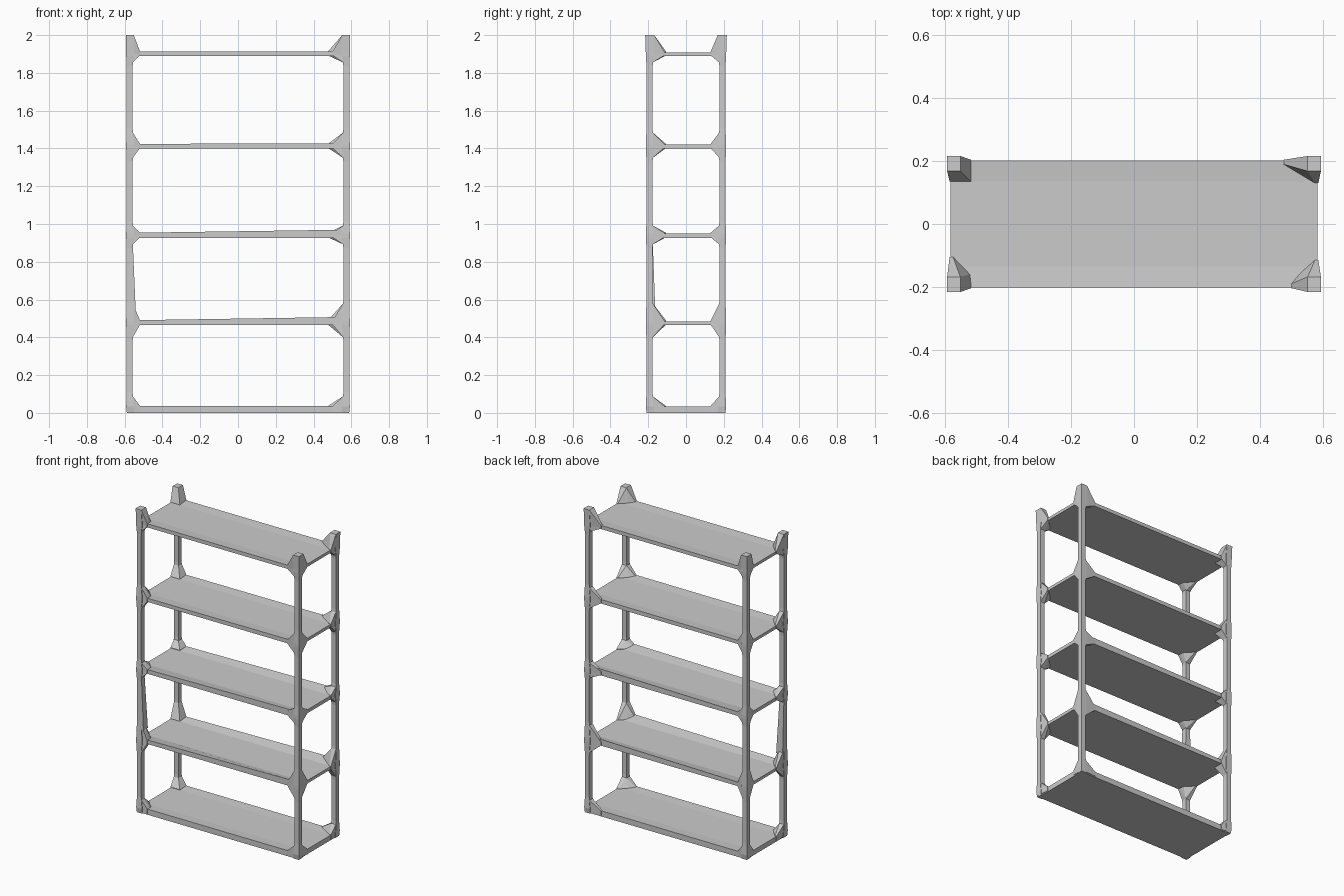
import bpy, bmesh
from math import radians

if "Cube" in bpy.data.objects:
    bpy.data.objects.remove(bpy.data.objects["Cube"])


def hull(name, pts):
    """Faceted solid: convex hull of a few points."""
    bm = bmesh.new()
    for p in pts:
        bm.verts.new(p)
    res = bmesh.ops.convex_hull(bm, input=bm.verts[:])
    inner = [g for g in res["geom_interior"] if isinstance(g, bmesh.types.BMVert)]
    if inner:
        bmesh.ops.delete(bm, geom=inner, context="VERTS")
    bmesh.ops.dissolve_limit(bm, angle_limit=radians(1), verts=bm.verts[:], edges=bm.edges[:])
    return finish(name, bm)


def finish(name, bm):
    bmesh.ops.recalc_face_normals(bm, faces=bm.faces[:])
    me = bpy.data.meshes.new(name)
    bm.to_mesh(me)
    bm.free()
    ob = bpy.data.objects.new(name, me)
    bpy.context.collection.objects.link(ob)
    return ob


def loft(name, sections):
    """Closed cross-sections joined in order, capped at both ends."""
    bm = bmesh.new()
    rings = [[bm.verts.new(p) for p in s] for s in sections]
    for a, b in zip(rings, rings[1:]):
        for i in range(len(a)):
            j = (i + 1) % len(a)
            bm.faces.new((a[i], a[j], b[j], b[i]))
    bm.faces.new(rings[0])
    bm.faces.new(rings[-1])
    return finish(name, bm)


def square(sx, sy, z, x0, x1, y0, y1):
    return [(sx * x, sy * y, z) for x, y in ((x0, y0), (x1, y0), (x1, y1), (x0, y1))]


# shelves: bottom z, top z, lip height left / right, gusset rise above, drop below
SHELVES = [
    (0.000, 0.033, 0.037, 0.037, 0.055, 0.000),
    (0.465, 0.485, 0.490, 0.508, 0.095, 0.065),
    (0.927, 0.950, 0.953, 0.970, 0.042, 0.035),
    (1.400, 1.420, 1.424, 1.427, 0.065, 0.050),
    (1.890, 1.909, 1.914, 1.914, 0.090, 0.035),
]
# corners: x side, y side, gusset reach in x, reach in y, inner point of the gusset plan
CORNERS = {
    "front_left": (-1, -1, 0.518, 0.105, 0.522, 0.160),
    "front_right": (1, -1, 0.500, 0.115, 0.530, 0.155),
    "back_left": (-1, 1, 0.518, 0.135, 0.518, 0.135),
    "back_right": (1, 1, 0.475, 0.130, 0.535, 0.165),
}

# dished shelves with raised front and back lips
for n, (zb, zt, lip_l, lip_r, up, down) in enumerate(SHELVES, 1):
    sections = []
    for x, lip in ((-0.583, lip_l), (0.583, lip_r)):
        sections.append([(x, -0.202, zb), (x, 0.202, zb), (x, 0.202, lip),
                         (x, 0.135, zt), (x, -0.135, zt), (x, -0.202, lip)])
    loft(f"shelf_{n}", sections)

for corner, (sx, sy, xr, yr, xi, yi) in CORNERS.items():
    # post: slims between the shelves, swells at each joint
    rings = []
    for n, (zb, zt, _, _, up, down) in enumerate(SHELVES):
        thin = (0.558, 0.589, 0.177, 0.209)
        thick = (0.550, 0.592, 0.170, 0.213)
        if n:
            rings.append(square(sx, sy, zb - down - 0.02, *thin))
        rings.append(square(sx, sy, zb, *(thick if n else (0.550, 0.588, 0.170, 0.208))))
        rings.append(square(sx, sy, zt, *thick))
        if n < 4:
            rings.append(square(sx, sy, zt + up + 0.02, *thin))
    rings.append(square(sx, sy, 2.0, 0.552, 0.594, 0.168, 0.216))
    loft(f"{corner}_post", rings)

    # faceted gussets above and below every shelf joint
    for n, (zb, zt, _, _, up, down) in enumerate(SHELVES, 1):
        def plan(z, ox=0.590, oy=0.210):
            return [(sx * x, sy * y, z) for x, y in
                    ((ox, oy), (xr, 0.204), (xr, 0.190), (xi, yi), (0.575, yr), (0.586, yr))]
        if n == 5:
            tip = square(sx, sy, 2.0, 0.552, 0.594, 0.168, 0.216)
        else:
            tip = square(sx, sy, zt + up, 0.557, 0.589, 0.176, 0.209)
        pts = plan(zt + 0.003) + plan(zb + 0.006) + tip
        if down:
            pts_low = plan(zb + 0.003) + plan(zt - 0.003)
            pts_low += square(sx, sy, zb - down, 0.557, 0.589, 0.176, 0.209)
            hull(f"{corner}_lower_gusset_{n}", pts_low)
        hull(f"{corner}_upper_gusset_{n}", pts)

# long brace wedge fattening the front left post above the second shelf
hull("front_left_post_brace",
     square(-1, -1, 0.55, 0.542, 0.589, 0.163, 0.209)
     + square(-1, -1, 0.90, 0.557, 0.589, 0.176, 0.209))
